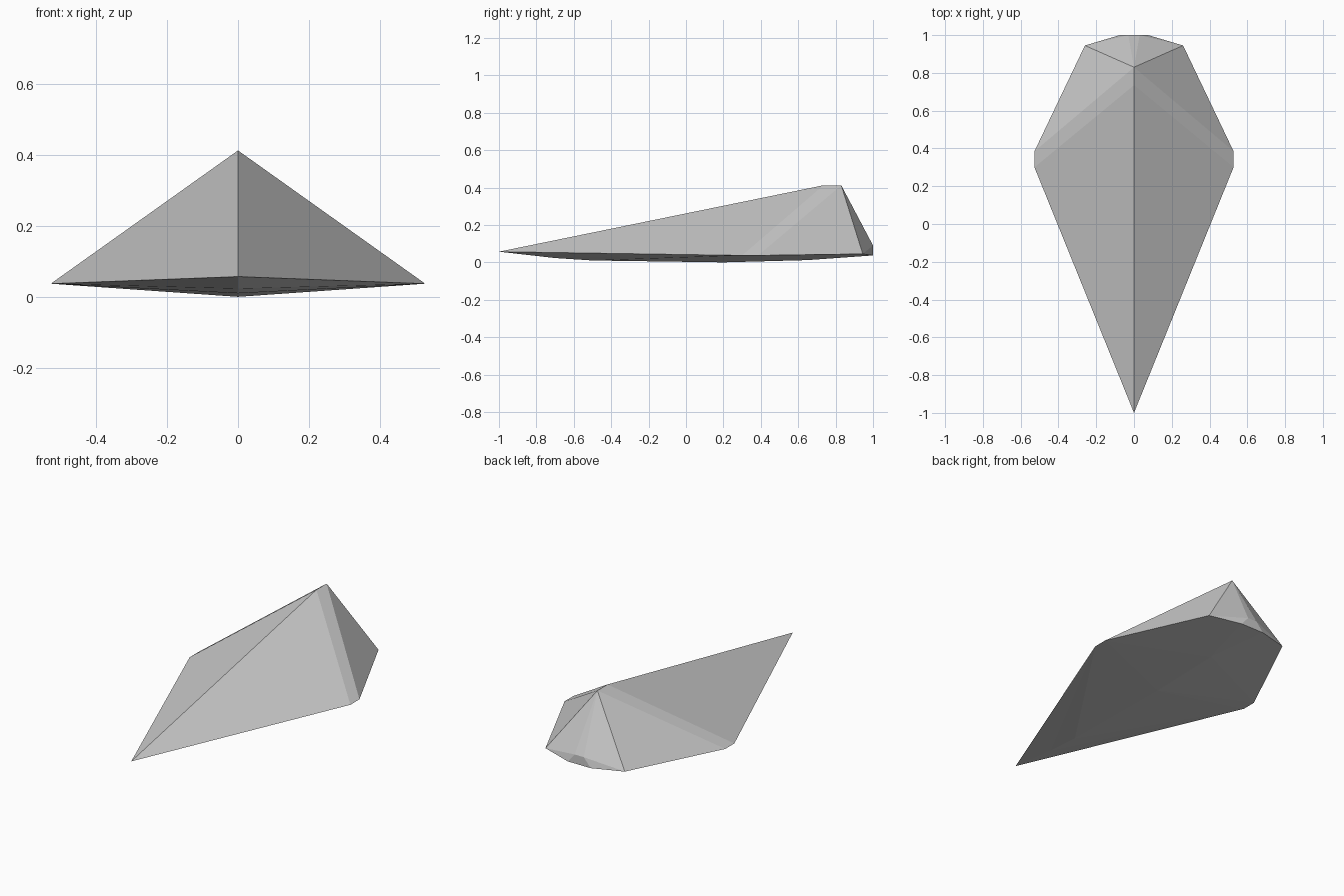
import bpy, bmesh

if "Cube" in bpy.data.objects:
    bpy.data.objects.remove(bpy.data.objects["Cube"])

# Centre line: nose, top ridge and shallow keel (y, z)
centre = [(-1.0, 0.057), (0.735, 0.412), (0.83, 0.412),
          (-0.7, 0.023), (-0.5, 0.01), (0.2, 0.0), (0.65, 0.012)]
# Side points, mirrored left and right: wing tips, rear corners, blunt tail (x, y, z)
sides = [(0.527, 0.30, 0.037), (0.527, 0.385, 0.037), (0.26, 0.945, 0.045),
         (0.075, 1.0, 0.037), (0.03, 1.0, 0.09)]

points = [(0, y, z) for y, z in centre]
for s in (-1, 1):
    points += [(s * x, y, z) for x, y, z in sides]

# Faceted hull wrapped around the points
bm = bmesh.new()
for p in points:
    bm.verts.new(p)
res = bmesh.ops.convex_hull(bm, input=bm.verts[:])
loose = [v for v in bm.verts if not v.link_faces]
bmesh.ops.delete(bm, geom=loose, context='VERTS')
bmesh.ops.dissolve_limit(bm, angle_limit=0.002, verts=bm.verts[:], edges=bm.edges[:])
bmesh.ops.recalc_face_normals(bm, faces=bm.faces[:])

mesh = bpy.data.meshes.new("hull")
bm.to_mesh(mesh)
bm.free()
hull = bpy.data.objects.new("hull", mesh)
bpy.context.collection.objects.link(hull)
